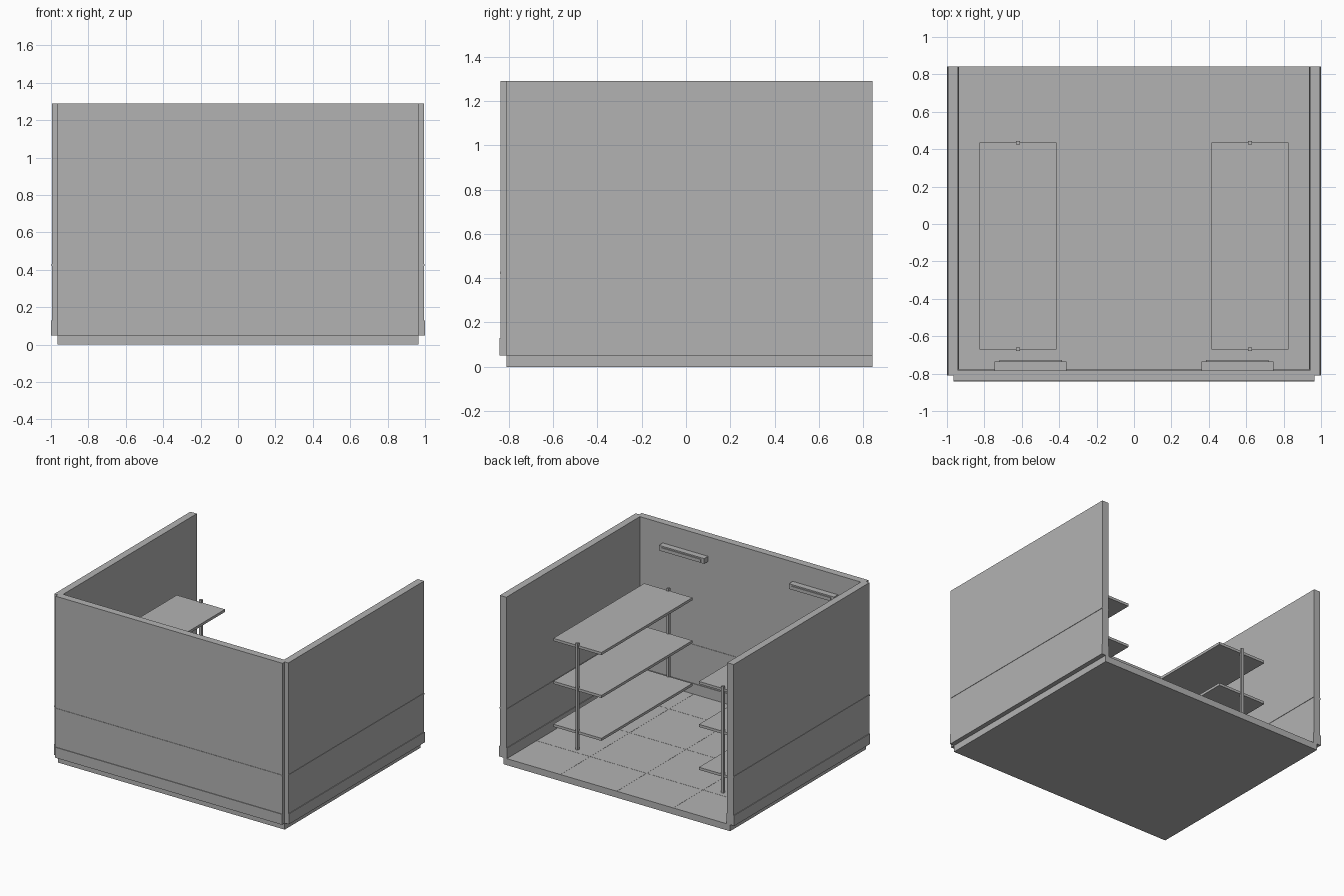
import bpy
import bmesh
from mathutils import Matrix, Vector

cube = bpy.data.objects.get("Cube")
if cube:
    bpy.data.objects.remove(cube, do_unlink=True)

GREY = (0.45, 0.45, 0.45, 1.0)
grey = bpy.data.materials.new("plain grey")
grey.use_nodes = True
grey.diffuse_color = GREY
grey.node_tree.nodes["Principled BSDF"].inputs["Base Color"].default_value = GREY


def box(name, x, y, z):
    """Box from (low, high) ranges along each axis."""
    lo, hi = (Vector(c) for c in zip(x, y, z))
    size = hi - lo
    bm = bmesh.new()
    bmesh.ops.create_cube(bm, size=1, matrix=Matrix.Diagonal((*size, 1)))
    mesh = bpy.data.meshes.new(name)
    bm.to_mesh(mesh)
    bm.free()
    mesh.materials.append(grey)
    obj = bpy.data.objects.new(name, mesh)
    obj.location = (lo + hi) / 2
    bpy.context.collection.objects.link(obj)
    return obj


def pair(name, x, y, z):
    """Matching boxes on the left (+x) and the right (-x)."""
    box("left_" + name, x, y, z)
    box("right_" + name, (-x[1], -x[0]), y, z)


FLOOR = 0.05
TOP = 1.29
HALF = 0.965
FRONT, BACK = -0.81, 0.842

# Floor slab with thin tile joints
box("floor", (-HALF, HALF), (FRONT, BACK), (0, FLOOR))
JOINT = 0.002
for i in (-1, 0, 1):
    c = i * 0.48
    box("floor_joint_lengthwise", (c - JOINT, c + JOINT), (-0.78, BACK), (FLOOR, FLOOR + 0.001))
    box("floor_joint_crosswise", (-0.94, 0.94), (c - JOINT, c + JOINT), (FLOOR, FLOOR + 0.001))

# Walls, then skirting and rail bands that stand slightly proud on both faces
bands = (("wall", 0, FLOOR, TOP),
         ("skirting", 0.005, FLOOR, 0.13),
         ("rail", 0.003, 0.42, 0.43))
for name, proud, low, high in bands:
    pair("side_" + name, (0.94 - proud, 0.995 + proud), (FRONT, BACK), (low, high))
    box("front_" + name, (-HALF, HALF), (-0.838 - proud, -0.782 + proud), (low, high))

# Shelf units: three boards on two square posts
for top in (0.19, 0.52, 0.85):
    pair("shelf", (0.415, 0.825), (-0.67, 0.435), (top - 0.02, top))
for y in (-0.67, 0.435):
    pair("shelf_post", (0.61, 0.63), (y - 0.01, y + 0.01), (FLOOR, 0.87))

# Wall lamps on the inside of the front wall
pair("lamp_housing", (0.36, 0.745), (-0.785, -0.735), (1.10, 1.14))
pair("lamp_tube", (0.385, 0.72), (-0.74, -0.728), (1.11, 1.13))
